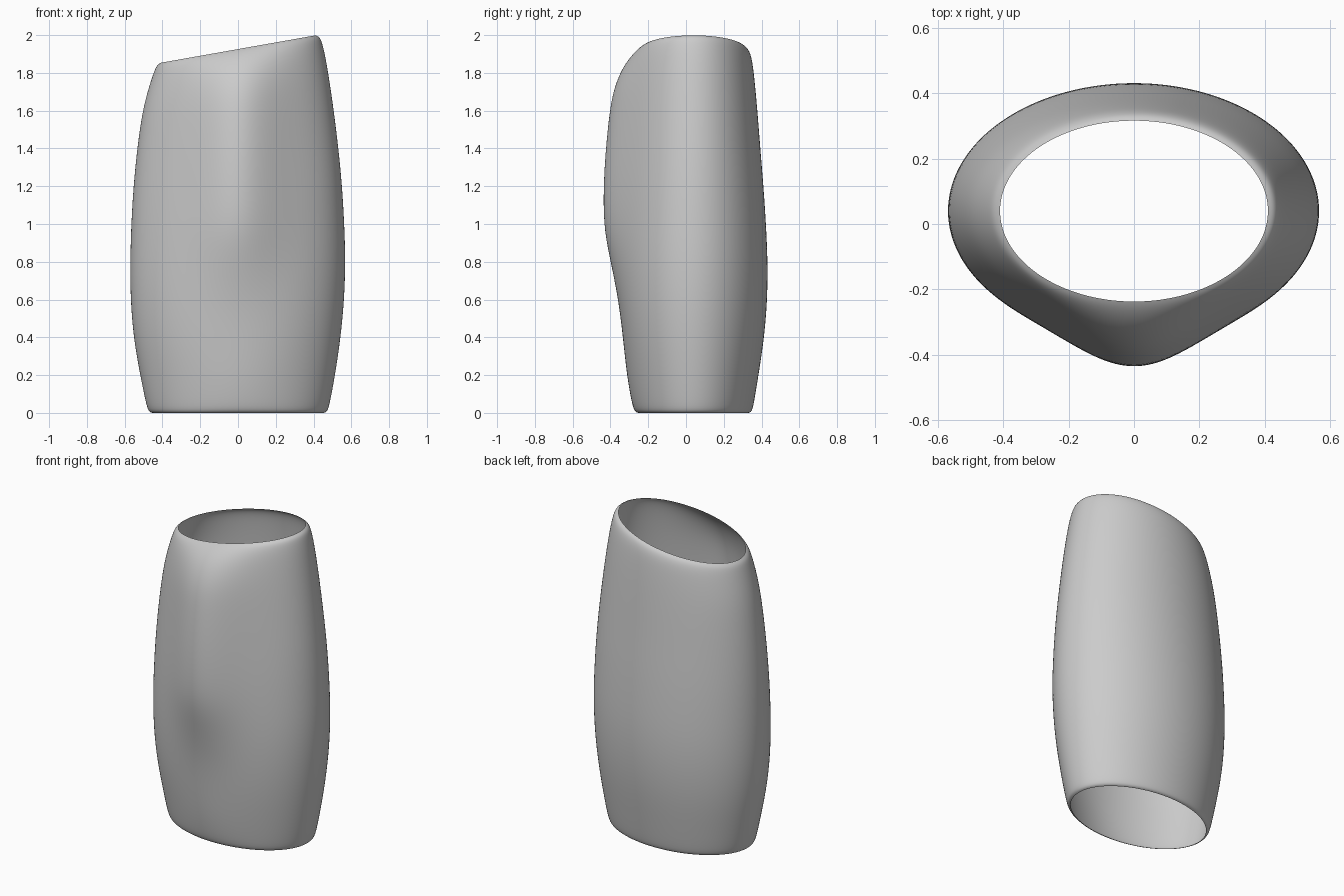
import bpy, bmesh, math

if "Cube" in bpy.data.objects:
    bpy.data.objects.remove(bpy.data.objects["Cube"])

SEGMENTS = 64
CENTRE_Y = 0.04

# height fraction, then left, right, front and back radius
RINGS = [
    (0.0, .455, .455, .293, .293),
    (.003, .472, .472, .310, .308),
    (.02, .485, .485, .325, .318),
    (.1, .515, .515, .353, .343),
    (.2, .549, .545, .373, .373),
    (.3, .567, .564, .395, .390),
    (.4, .572, .570, .433, .394),
    (.5, .569, .563, .476, .386),
    (.6, .561, .551, .480, .374),
    (.7, .547, .531, .471, .358),
    (.8, .526, .506, .453, .343),
    (.88, .502, .483, .431, .330),
    (.94, .470, .463, .386, .318),
    (.975, .447, .447, .338, .308),
    (.994, .432, .434, .298, .294),
    (1.0, .411, .411, .278, .277),
]


def ring_point(ring, angle):
    """Oval section with a soft ridge down the front and a slanted top."""
    t, left, right, front, back = ring
    c, s = math.cos(angle), math.sin(angle)
    x = c * (right if c > 0 else left)
    y = CENTRE_Y + s * back
    if s < 0:
        y += s * (front - back) * math.exp(-(x / 0.25) ** 2)
    return x, y, t * (1.926 + 0.177 * x)


# Open sleeve body: stacked rings joined by quads
bm = bmesh.new()
loops = [[bm.verts.new(ring_point(r, 2 * math.pi * i / SEGMENTS))
          for i in range(SEGMENTS)] for r in RINGS]
for low, high in zip(loops, loops[1:]):
    for i in range(SEGMENTS):
        j = (i + 1) % SEGMENTS
        bm.faces.new((low[i], low[j], high[j], high[i])).smooth = True
mesh = bpy.data.meshes.new("sleeve_body")
bm.to_mesh(mesh)
bm.free()
body = bpy.data.objects.new("sleeve_body", mesh)
bpy.context.collection.objects.link(body)

# Smooth surface
subsurf = body.modifiers.new("smooth", 'SUBSURF')
subsurf.levels = subsurf.render_levels = 2

# Plain grey
grey = bpy.data.materials.new("light_grey")
grey.diffuse_color = (0.6, 0.6, 0.6, 1)
grey.use_nodes = True
grey.node_tree.nodes["Principled BSDF"].inputs["Base Color"].default_value = grey.diffuse_color
mesh.materials.append(grey)
